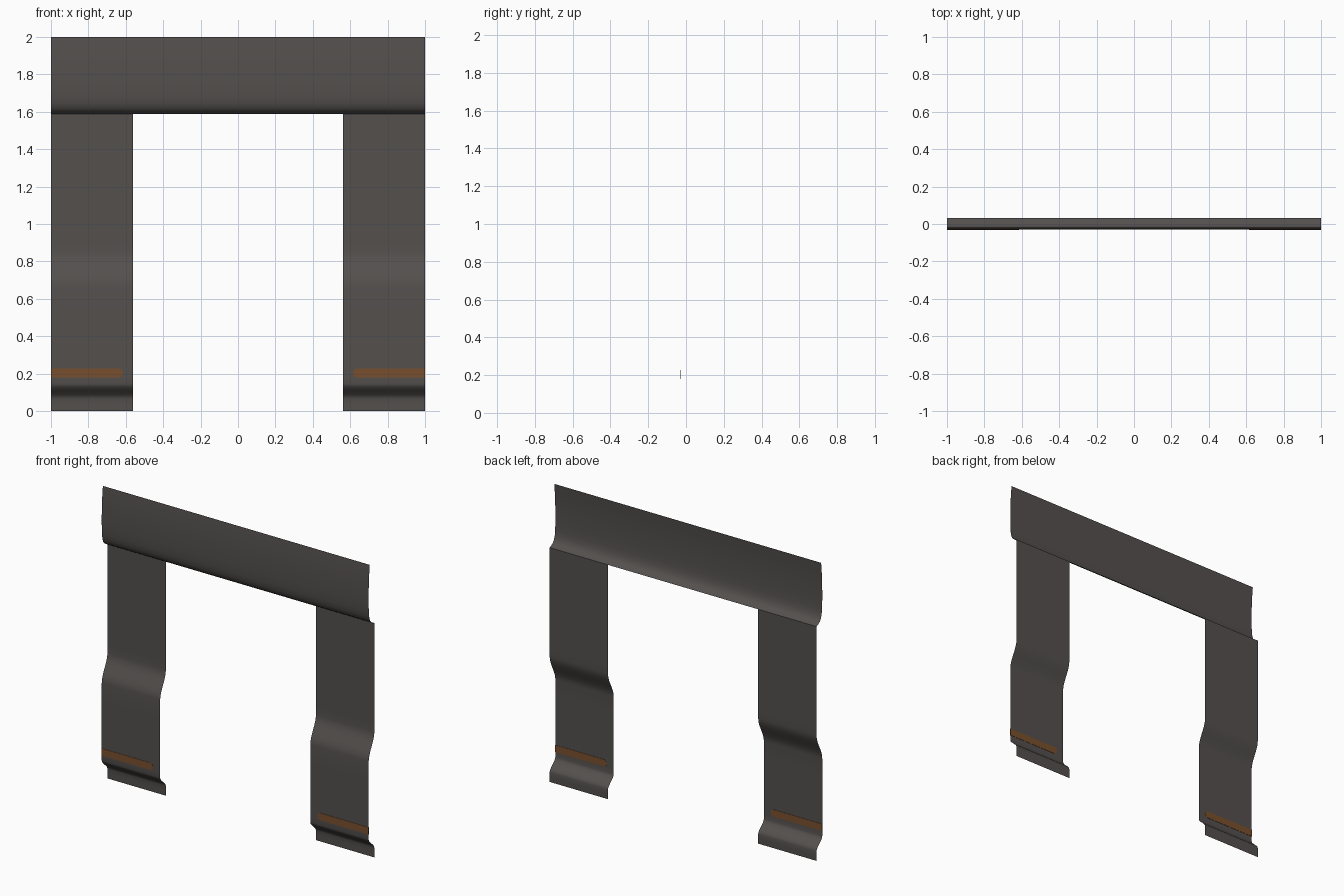
import bpy, bmesh, math

if "Cube" in bpy.data.objects:
    bpy.data.objects.remove(bpy.data.objects["Cube"])


def material(name, color):
    m = bpy.data.materials.new(name)
    m.diffuse_color = (*color, 1)
    m.use_nodes = True
    m.node_tree.nodes["Principled BSDF"].inputs["Base Color"].default_value = m.diffuse_color
    return m


GREY = material("warm charcoal", (0.088, 0.080, 0.076))
ORANGE = material("burnt orange", (0.19, 0.078, 0.026))


def finish(name, bm, mat, smooth=True):
    me = bpy.data.meshes.new(name)
    bm.to_mesh(me)
    bm.free()
    me.materials.append(mat)
    for p in me.polygons:
        p.use_smooth = smooth
    ob = bpy.data.objects.new(name, me)
    bpy.context.collection.objects.link(ob)
    return ob


def sheet(name, x0, x1, profile):
    """Single-skin sheet: a (y, z) profile swept along x, listed top to bottom."""
    bm = bmesh.new()
    rows = [[bm.verts.new((x, y, z)) for x in (x0, x1)] for y, z in profile]
    for a, b in zip(rows, rows[1:]):
        bm.faces.new((a[0], b[0], b[1], a[1]))  # normals face the front
    return finish(name, bm, GREY)


def s_bend(y0, z0, y1, z1, n=8):
    """Smooth step between two flat stretches."""
    pts = []
    for i in range(n + 1):
        t = i / n
        s = t * t * (3 - 2 * t)
        pts.append((y0 + (y1 - y0) * s, z0 + (z1 - z0) * t))
    return pts


# Top band: slightly bowed, curling back at its lower edge
band = [(-0.018, 2.0), (-0.024, 1.94), (-0.028, 1.88), (-0.030, 1.81),
        (-0.030, 1.74), (-0.028, 1.68), (-0.023, 1.645), (-0.014, 1.62),
        (-0.002, 1.605), (0.013, 1.595), (0.031, 1.587)]
sheet("top_band", -1, 1, band)

# Legs: back plane, bulge forward, then step back near the floor
leg = ([(0.031, 1.587), (0.031, 1.2), (0.031, 0.9)]
       + s_bend(0.031, 0.85, -0.030, 0.67)
       + [(-0.030, 0.55), (-0.030, 0.3), (-0.030, 0.18)]
       + s_bend(-0.030, 0.145, 0.031, 0.065)
       + [(0.031, 0.035), (0.031, 0.0)])


def stripe(name, side):
    """Thin painted bar with a rounded inner end, seen from both faces."""
    r, zc, inner = 0.024, 0.203, 0.615
    outline = [(1.0, zc - r), (1.0, zc + r)]
    for i in range(9):
        a = math.pi / 2 + math.pi * i / 8
        outline.append((inner + r + r * math.cos(a), zc + r * math.sin(a)))
    bm = bmesh.new()
    face = bm.faces.new([bm.verts.new((side * x, -0.0318, z)) for x, z in outline])
    ext = bmesh.ops.extrude_face_region(bm, geom=[face])
    moved = [v for v in ext["geom"] if isinstance(v, bmesh.types.BMVert)]
    bmesh.ops.translate(bm, verts=moved, vec=(0, 0.0036, 0))
    bmesh.ops.recalc_face_normals(bm, faces=bm.faces)
    finish(name, bm, ORANGE, smooth=False)


for label, side in (("left", -1), ("right", 1)):
    sheet(label + "_leg", *sorted((side * 0.5625, side * 1.0)), leg)
    stripe(label + "_stripe", side)
